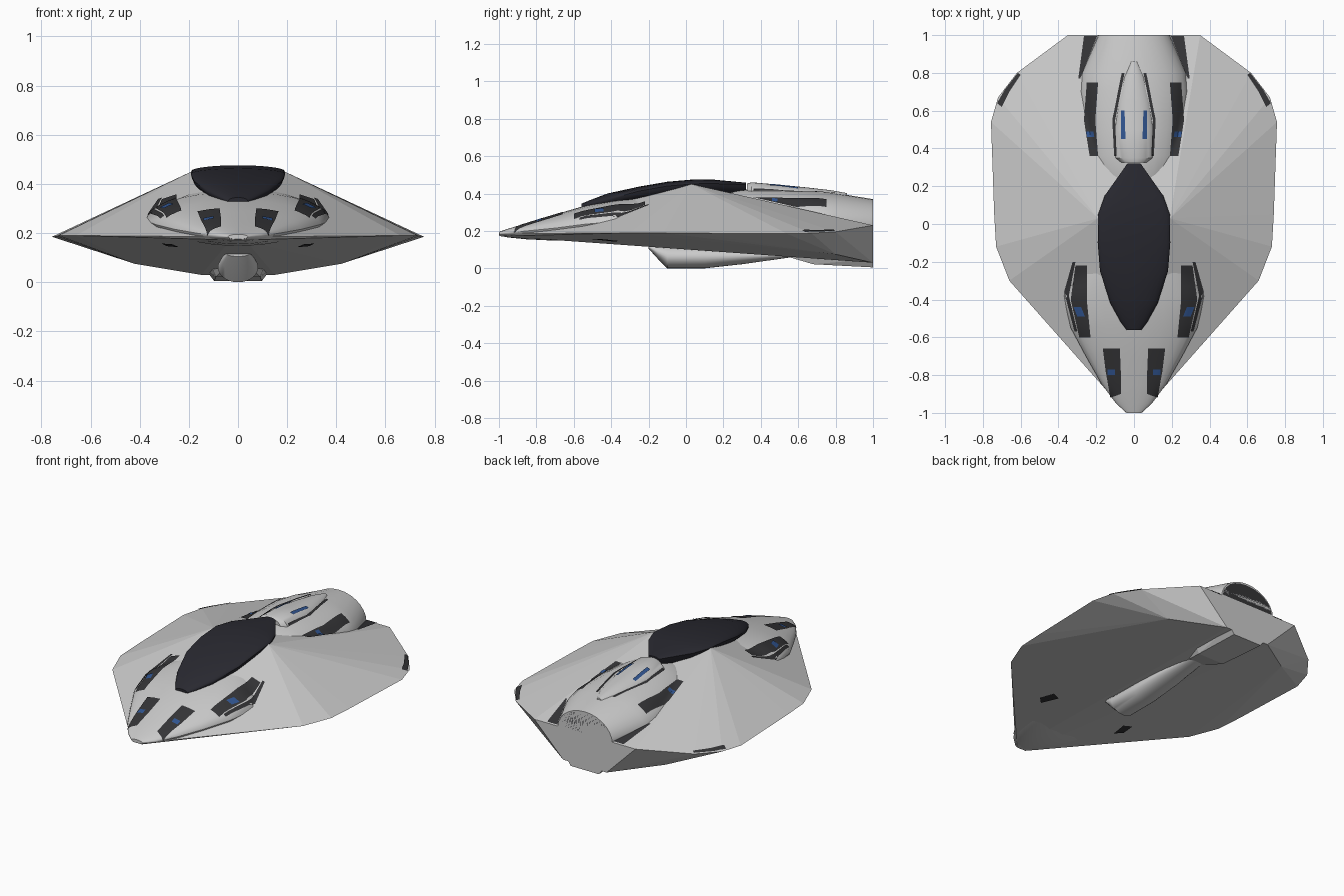
import bpy, bmesh, math
from mathutils import Vector
from mathutils.bvhtree import BVHTree

if "Cube" in bpy.data.objects:
    bpy.data.objects.remove(bpy.data.objects["Cube"])


def material(name, rgb):
    m = bpy.data.materials.new(name)
    m.diffuse_color = (*rgb, 1)
    m.use_nodes = True
    m.node_tree.nodes["Principled BSDF"].inputs["Base Color"].default_value = m.diffuse_color
    return m


GLASS = material("dark_glass", (0.022, 0.022, 0.03))
DARK = material("dark_recess", (0.035, 0.035, 0.038))
BLUE = material("blue_glow", (0.03, 0.09, 0.28))


def finish(name, bm, mat=None, smooth=True):
    bmesh.ops.recalc_face_normals(bm, faces=bm.faces)
    me = bpy.data.meshes.new(name)
    bm.to_mesh(me)
    bm.free()
    if mat:
        me.materials.append(mat)
    if smooth:
        for p in me.polygons:
            p.use_smooth = True
        me.set_sharp_from_angle(angle=math.radians(35))
    ob = bpy.data.objects.new(name, me)
    bpy.context.collection.objects.link(ob)
    return ob


def loft(name, rows, mat=None, n=28, smooth=True):
    """Skin oval rings; row = y, half width, middle z, top z, low z."""
    bm = bmesh.new()
    rings = []
    for y, w, zm, zt, zl in rows:
        ring = []
        for i in range(n):
            a = 2 * math.pi * i / n
            s = math.sin(a)
            z = zm + s * ((zt - zm) if s > 0 else (zm - zl))
            ring.append(bm.verts.new((w * math.cos(a), y, z)))
        rings.append(ring)
    for a, b in zip(rings, rings[1:]):
        for i in range(n):
            j = (i + 1) % n
            bm.faces.new((a[i], a[j], b[j], b[i]))
    bm.faces.new(rings[0])
    bm.faces.new(rings[-1])
    return finish(name, bm, mat, smooth)


# Faceted hull: convex shell around rim, shoulder and keel points
half = [(.04, -1, .185), (.66, -.30, .19), (.73, -.12, .19), (.74, .05, .188),
        (.757, .54, .185), (.72, .67, .188), (.62, .80, .195), (.35, 1, .23),
        (.19, .03, .45), (.03, -.995, .172), (.42, .80, .075), (.15, 1, .03)]
bm = bmesh.new()
for x, y, z in half:
    for s in (1, -1):
        bm.verts.new((s * x, y, z))
bmesh.ops.convex_hull(bm, input=bm.verts)
hull = finish("hull", bm, smooth=False)

# Rounded nose fairing
nose = loft("nose_fairing", [
    (-1, .04, .185, .195, .175), (-.95, .095, .19, .212, .165),
    (-.85, .17, .20, .243, .155), (-.7, .255, .215, .288, .148),
    (-.55, .335, .235, .332, .16), (-.38, .375, .25, .368, .18),
    (-.2, .29, .28, .39, .2), (0, .20, .30, .40, .22)])

# Engine hump on the rear deck
hump = loft("engine_hump", [
    (.18, .16, .28, .40, .2), (.26, .23, .28, .415, .2), (.36, .26, .27, .425, .2),
    (.5, .28, .26, .425, .18), (.7, .295, .25, .412, .17), (.8, .28, .24, .402, .17),
    (1, .19, .22, .37, .16)])

# Dorsal spine behind the canopy
spine = loft("dorsal_spine", [
    (.325, .07, .40, .452, .36), (.35, .10, .40, .46, .36), (.5, .11, .39, .447, .36),
    (.65, .09, .385, .432, .35), (.78, .06, .38, .417, .35), (.86, .02, .37, .402, .35)])

# Canopy glass
canopy = loft("canopy", [
    (-.56, .04, .33, .345, .31), (-.52, .07, .342, .362, .31), (-.42, .125, .368, .40, .32),
    (-.25, .18, .413, .437, .34), (-.1, .192, .44, .463, .36), (.05, .19, .452, .476, .38),
    (.15, .155, .453, .474, .38), (.32, .035, .448, .458, .38)], GLASS)

# Belly pod
loft("belly_pod", [
    (-.2, .045, .115, .135, .105), (-.15, .07, .085, .13, .05), (-.1, .082, .06, .125, .0),
    (.1, .082, .06, .12, .0), (.3, .075, .065, .11, .022), (.57, .05, .075, .09, .06)])


# Rear belly scoop: tapered block
bm = bmesh.new()
for y, w, z0, z1 in ((.55, .07, .06, .1), (.68, .12, .022, .09), (1, .13, .005, .05)):
    for s in (1, -1):
        bm.verts.new((s * w, y, z1))
        bm.verts.new((s * w * .75, y, z0))
bmesh.ops.convex_hull(bm, input=bm.verts)
finish("belly_scoop", bm, smooth=False)


# Exhaust face at the rear of the hump
bm = bmesh.new()
bm.faces.new([bm.verts.new((.18 * math.cos(a), 1.0, .235 + .125 * math.sin(a)))
              for a in [math.pi * i / 12 for i in range(13)]])
finish("exhaust", bm, DARK, smooth=False)

# One combined collision surface for draping panels
verts, polys = [], []
for ob in (hull, nose, hump, spine):
    k = len(verts)
    verts += [v.co.copy() for v in ob.data.vertices]
    polys += [[i + k for i in p.vertices] for p in ob.data.polygons]
tree = BVHTree.FromPolygons(verts, polys)


def drape(name, left, right, mat, lift=.005, below=False, cols=4, rows=5):
    """Mirrored strip between two plan-view paths, laid on the surface."""
    d = -1 if below else 1
    bm = bmesh.new()
    for s in (1, -1):
        grid = []
        pairs = list(zip(left, right))
        for k, ((a, b), (a2, b2)) in enumerate(zip(pairs, pairs[1:])):
            for r in range(rows + (k == len(pairs) - 2)):
                t = r / rows
                p = Vector(a).lerp(Vector(a2), t)
                q = Vector(b).lerp(Vector(b2), t)
                line = []
                for c in range(cols + 1):
                    u = p.lerp(q, c / cols)
                    hit = tree.ray_cast(Vector((s * u.x, u.y, d)), Vector((0, 0, -d)))[0]
                    z = hit.z + d * lift if hit else .19
                    line.append(bm.verts.new((s * u.x, u.y, z)))
                grid.append(line)
        for g, h in zip(grid, grid[1:]):
            for c in range(cols):
                bm.faces.new((g[c], g[c + 1], h[c + 1], h[c]))
    return finish(name, bm, mat)


# Dark vents on nose, cheeks, hump and wing tips
drape("nose_vents", [(.07, -.90), (.07, -.78), (.075, -.66)],
      [(.125, -.92), (.15, -.78), (.165, -.66)], DARK)
drape("cheek_vents_inner", [(.23, -.60), (.25, -.40), (.25, -.22)],
      [(.29, -.60), (.335, -.40), (.31, -.22)], DARK)
drape("cheek_vents_outer", [(.30, -.57), (.345, -.38), (.31, -.2)],
      [(.315, -.57), (.37, -.36), (.325, -.2)], DARK)
drape("hump_vents", [(.19, .36), (.205, .55), (.19, .75)],
      [(.235, .36), (.265, .55), (.25, .75)], DARK)
drape("exhaust_sides", [(.285, .77), (.195, .995)], [(.295, .77), (.265, .995)], DARK)
drape("wingtip_vents", [(.70, .62), (.66, .70), (.60, .79)],
      [(.725, .64), (.685, .71), (.615, .80)], DARK)
drape("spine_seams", [(.092, .36), (.10, .55), (.05, .80)],
      [(.105, .36), (.115, .55), (.065, .80)], DARK)
drape("belly_vents", [(.27, -.5), (.24, -.38)], [(.31, -.46), (.29, -.36)], DARK, below=True)

# Blue lights
drape("spine_lights", [(.045, .45), (.05, .60)], [(.068, .45), (.07, .60)], BLUE, .006)
drape("nose_lights", [(.10, -.80), (.10, -.77)], [(.14, -.80), (.14, -.77)], BLUE, .009)
drape("cheek_lights", [(.26, -.49), (.28, -.44)], [(.30, -.49), (.32, -.44)], BLUE, .009)
drape("hump_lights", [(.21, .46), (.215, .49)], [(.25, .46), (.255, .49)], BLUE, .009)
